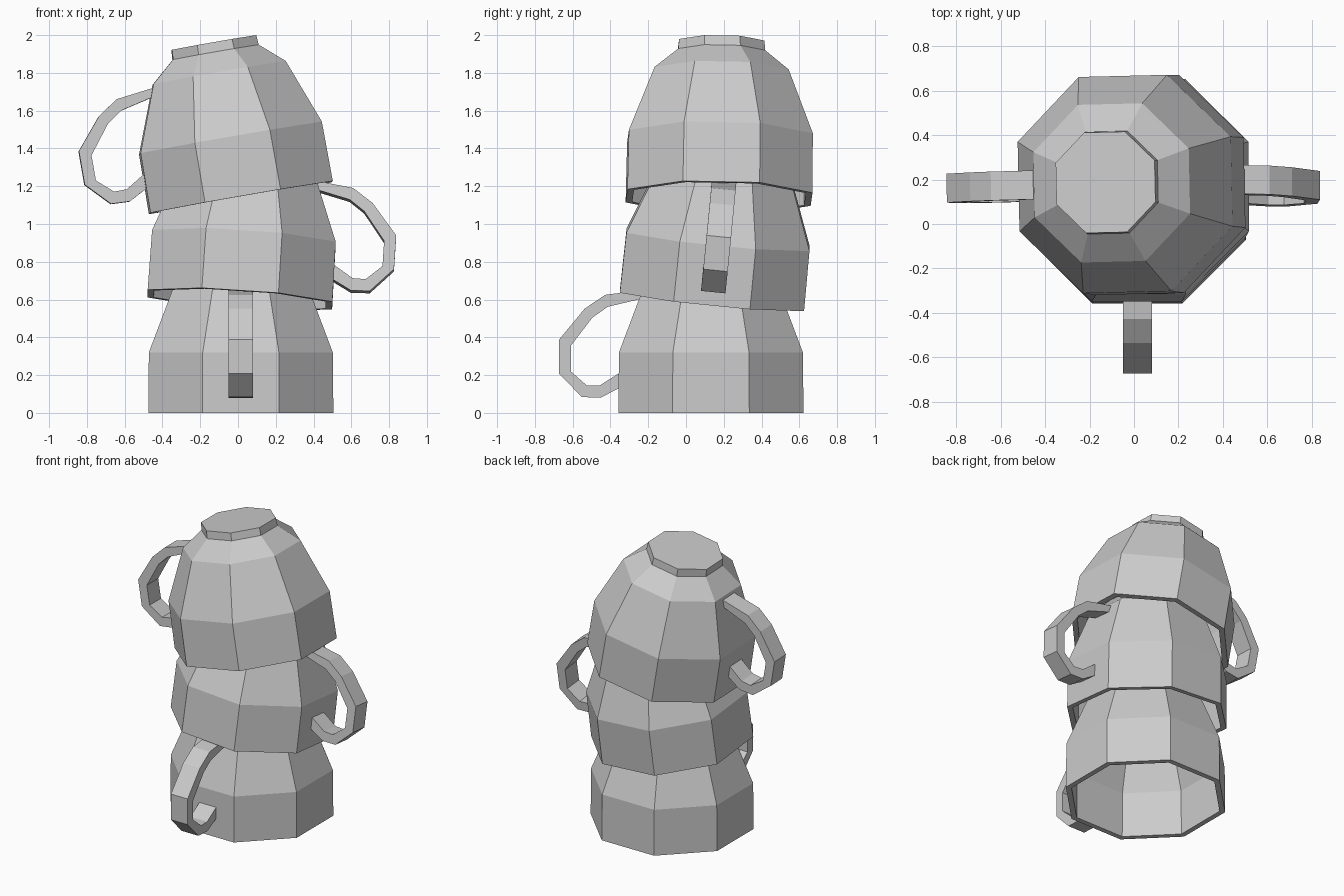
import bpy, bmesh, math
from mathutils import Vector, Matrix

cube = bpy.data.objects.get("Cube")
if cube:
    bpy.data.objects.remove(cube, do_unlink=True)

grey = bpy.data.materials.new("light grey")
grey.use_nodes = True
colour = (0.6, 0.6, 0.6, 1)
grey.diffuse_color = colour
grey.node_tree.nodes["Principled BSDF"].inputs["Base Color"].default_value = colour

SIDES = 8
# (apothem, height) of the upturned cup: inside, over the rim, then outside to the foot
PROFILE = [(0.21, 0.75), (0.325, 0.65), (0.452, 0.315), (0.455, 0),
           (0.49, 0), (0.487, 0.32), (0.355, 0.67), (0.23, 0.78), (0.226, 0.832)]
# (distance from axis, height) along the handle's two edges
HANDLE_OUTER = [(0.35, 0.652), (0.56, 0.625), (0.668, 0.552), (0.804, 0.388),
                (0.804, 0.208), (0.684, 0.084), (0.584, 0.08), (0.47, 0.14)]
HANDLE_INNER = [(0.35, 0.608), (0.546, 0.562), (0.627, 0.505), (0.742, 0.355),
                (0.742, 0.22), (0.657, 0.145), (0.588, 0.146), (0.47, 0.22)]
HANDLE_HALF_WIDTH = 0.065


def finish(bm, name, matrix):
    bmesh.ops.recalc_face_normals(bm, faces=bm.faces)
    mesh = bpy.data.meshes.new(name)
    bm.to_mesh(mesh)
    bm.free()
    mesh.materials.append(grey)
    obj = bpy.data.objects.new(name, mesh)
    obj.matrix_world = matrix
    bpy.context.collection.objects.link(obj)


def skin(bm, rings):
    """Join closed rings of vertices and cap both ends."""
    for a, b in zip(rings, rings[1:]):
        n = len(a)
        for i in range(n):
            j = (i + 1) % n
            bm.faces.new((a[i], a[j], b[j], b[i]))
    bm.faces.new(rings[0])
    bm.faces.new(rings[-1])


def cup_body(name, matrix):
    bm = bmesh.new()
    rings = []
    for apothem, z in PROFILE:
        r = apothem / math.cos(math.pi / SIDES)
        angles = [(i + 0.5) * math.tau / SIDES for i in range(SIDES)]
        rings.append([bm.verts.new((r * math.cos(a), r * math.sin(a), z)) for a in angles])
    skin(bm, rings)
    finish(bm, name, matrix)


def cup_handle(name, matrix):
    bm = bmesh.new()
    w = HANDLE_HALF_WIDTH
    rings = []
    for (ro, zo), (ri, zi) in zip(HANDLE_OUTER, HANDLE_INNER):
        corners = [(-w, -ro, zo), (w, -ro, zo), (w, -ri, zi), (-w, -ri, zi)]
        rings.append([bm.verts.new(c) for c in corners])
    skin(bm, rings)
    finish(bm, name, matrix)


# Stack: name, rim centre, axis direction, turn of the handle from the front
CUPS = [("bottom", (0.015, 0.132, 0), (0, 0, 1), 0),
        ("middle", (0.01, 0.138, 0.6), (0.065, 0.1, 1), 90),
        ("top", (0.015, 0.175, 1.14), (-0.172, 0.015, 0.985), -88.7)]

for name, centre, axis, turn in CUPS:
    tilt = Vector((0, 0, 1)).rotation_difference(Vector(axis)).to_matrix().to_4x4()
    matrix = Matrix.Translation(centre) @ tilt @ Matrix.Rotation(math.radians(turn), 4, 'Z')
    cup_body(name + "_cup", matrix)
    cup_handle(name + "_cup_handle", matrix)
